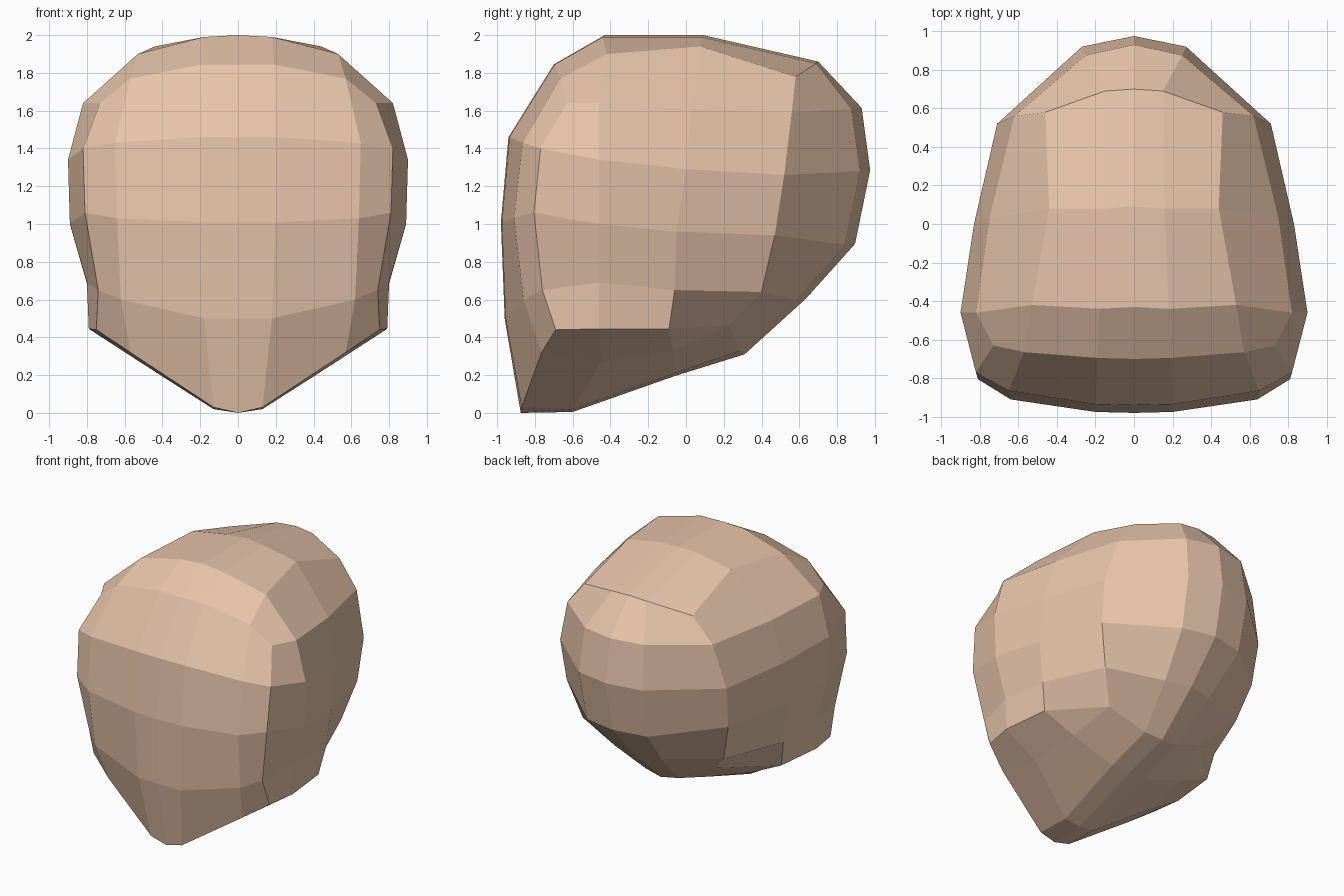
import bpy, bmesh

if "Cube" in bpy.data.objects:
    bpy.data.objects.remove(bpy.data.objects["Cube"])

# Right half of the head: each ring runs from beside the front midline, round the side, to the back
RINGS = [
    # brow / crown edge
    [(.19, -.695, 1.845), (.57, -.665, 1.77), (.73, -.63, 1.64), (.82, -.46, 1.64),
     (.75, .03, 1.61), (.62, .56, 1.59), (.25, .875, 1.61)],
    # temple
    [(.2, -.935, 1.46), (.65, -.865, 1.43), (.82, -.77, 1.40), (.90, -.46, 1.34),
     (.83, .0, 1.29), (.71, .52, 1.26), (.27, .92, 1.28)],
    # cheek
    [(.2, -.975, 1.01), (.64, -.91, 1.03), (.81, -.805, 1.06), (.89, -.46, 1.0),
     (.83, -.05, .96), (.69, .47, .94), (.26, .84, .89)],
    # mouth level
    [(.18, -.955, .5), (.62, -.86, .6), (.74, -.76, .65), (.80, -.46, .69),
     (.79, -.06, .65), (.6, .4, .64), (.2, .58, .6)],
    # jaw line
    [(.13, -.87, .03), (.57, -.765, .32), (.75, -.69, .44), (.79, -.46, .445),
     (.75, -.09, .445), (.42, .23, .46), (.14, .29, .33)],
]
# Inner rows of the crown and of the underside, from the midline outwards
CROWN = [[(.18, -.44, 1.99), (.53, -.42, 1.90)],
         [(.16, .08, 1.99), (.44, .08, 1.94)],
         [(.15, .69, 1.85), (.46, .58, 1.78)]]
UNDER = [[(.13, -.6, .02), (.52, -.45, .27)],
         [(.15, -.06, .21), (.5, -.07, .33)]]

bm = bmesh.new()


def row(points, front=None, back=None):
    """Make vertices, adding midline points offset in y and z from the end points."""
    pts = list(points)
    if front:
        pts.insert(0, (0, pts[0][1] + front[0], pts[0][2] + front[1]))
    if back:
        pts.append((0, pts[-1][1] + back[0], pts[-1][2] + back[1]))
    return [bm.verts.new(p) for p in pts]


def bridge(a, b):
    for i in range(len(a) - 1):
        bm.faces.new((a[i], a[i + 1], b[i + 1], b[i]))


# Face, sides and back
rings = [row(r, (-.005, 0), (.055, .005)) for r in RINGS]
rings[-1][0].co.z = 0
rings[-1][-1].co = (0, .31, .31)
for upper, lower in zip(rings, rings[1:]):
    bridge(upper, lower)

# Crown
t = rings[0]
rows = [t[:3]] + [row(r, (.01, .01)) for r in CROWN] + [[t[8], t[7], t[6]]]
for a, b in zip(rows, rows[1:]):
    bridge(a, b)
bridge([t[2], rows[1][2], rows[2][2], rows[3][2]], [t[3], t[4], t[5], t[6]])

# Underside of chin and jaw
j = rings[-1]
rows = [j[:3]] + [row(r, (0, -.015)) for r in UNDER] + [[j[8], j[7], j[6]]]
for a, b in zip(rows, rows[1:]):
    bridge(a, b)
bridge([j[2], rows[1][2], rows[2][2]], [j[3], j[4], j[5]])
bm.faces.new((rows[2][2], j[5], j[6]))

# Mirror to the left half
geom = bm.verts[:] + bm.edges[:] + bm.faces[:]
bmesh.ops.mirror(bm, geom=geom, axis='X', merge_dist=.001)
bmesh.ops.remove_doubles(bm, verts=bm.verts[:], dist=.001)
bmesh.ops.recalc_face_normals(bm, faces=bm.faces[:])

mesh = bpy.data.meshes.new("head")
bm.to_mesh(mesh)
bm.free()
head = bpy.data.objects.new("head", mesh)
bpy.context.collection.objects.link(head)

skin = bpy.data.materials.new("skin")
skin.diffuse_color = (.79, .55, .40, 1)
skin.use_nodes = True
skin.node_tree.nodes["Principled BSDF"].inputs["Base Color"].default_value = skin.diffuse_color
mesh.materials.append(skin)
